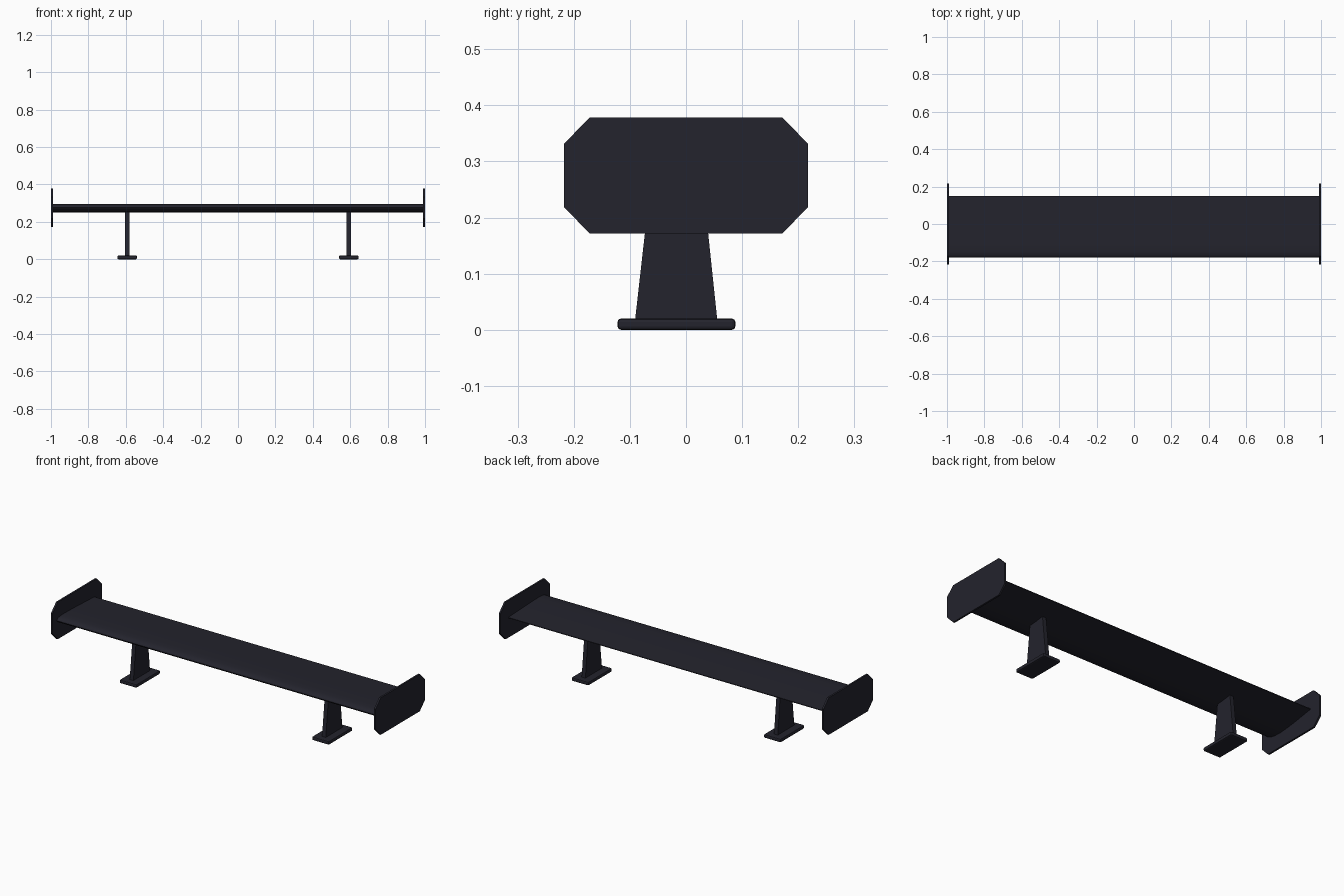
import bpy, bmesh
from mathutils import Vector

if "Cube" in bpy.data.objects:
    bpy.data.objects.remove(bpy.data.objects["Cube"])

mat = bpy.data.materials.new("dark slate")
mat.diffuse_color = (0.017, 0.017, 0.026, 1)
mat.use_nodes = True
mat.node_tree.nodes["Principled BSDF"].inputs["Base Color"].default_value = mat.diffuse_color


def finish(name, bm, smooth=False):
    bmesh.ops.recalc_face_normals(bm, faces=bm.faces)
    me = bpy.data.meshes.new(name)
    bm.to_mesh(me)
    bm.free()
    me.materials.append(mat)
    ob = bpy.data.objects.new(name, me)
    bpy.context.collection.objects.link(ob)
    if smooth:
        bpy.ops.object.select_all(action='DESELECT')
        ob.select_set(True)
        bpy.context.view_layer.objects.active = ob
        bpy.ops.object.shade_smooth_by_angle(angle=0.6)
    return ob


def extrude_x(name, profile, x0, x1, smooth=False):
    """Extrude a (y, z) outline along x."""
    bm = bmesh.new()
    face = bm.faces.new([bm.verts.new((x0, y, z)) for y, z in profile])
    geo = bmesh.ops.extrude_face_region(bm, geom=[face])["geom"]
    moved = [v for v in geo if isinstance(v, bmesh.types.BMVert)]
    bmesh.ops.translate(bm, verts=moved, vec=Vector((x1 - x0, 0, 0)))
    return finish(name, bm, smooth)


# Wing blade: nearly flat top, curved belly, round front edge
wing = [(-.18, .278), (-.177, .284), (-.168, .290), (-.15, .294), (-.11, .295),
        (-.03, .293), (.06, .289), (.15, .285), (.15, .281), (.10, .273),
        (.04, .263), (-.02, .255), (-.08, .25), (-.12, .252), (-.15, .258),
        (-.17, .267), (-.178, .273)]
extrude_x("wing_blade", wing, -.992, .992, True)

# Chamfered end plate outline
plate = [(-.217, .218), (-.172, .172), (.172, .172), (.217, .218),
         (.217, .332), (.172, .378), (-.172, .378), (-.217, .332)]
# Tapered support
strut = [(-.091, .015), (.056, .015), (.029, .272), (-.062, .272)]

for side, s in (("left", -1), ("right", 1)):
    extrude_x(side + "_end_plate", plate, s * .99, s * 1.0)
    extrude_x(side + "_support", strut, s * .581, s * .604)

    # Mounting foot with softened edges
    bm = bmesh.new()
    bmesh.ops.create_cube(bm, size=1)
    bmesh.ops.scale(bm, verts=bm.verts, vec=(.105, .21, .02))
    bmesh.ops.translate(bm, verts=bm.verts, vec=(s * .5925, -.017, .01))
    bmesh.ops.bevel(bm, geom=bm.edges[:], offset=.006, segments=2,
                    profile=.5, affect='EDGES')
    finish(side + "_mounting_foot", bm)
